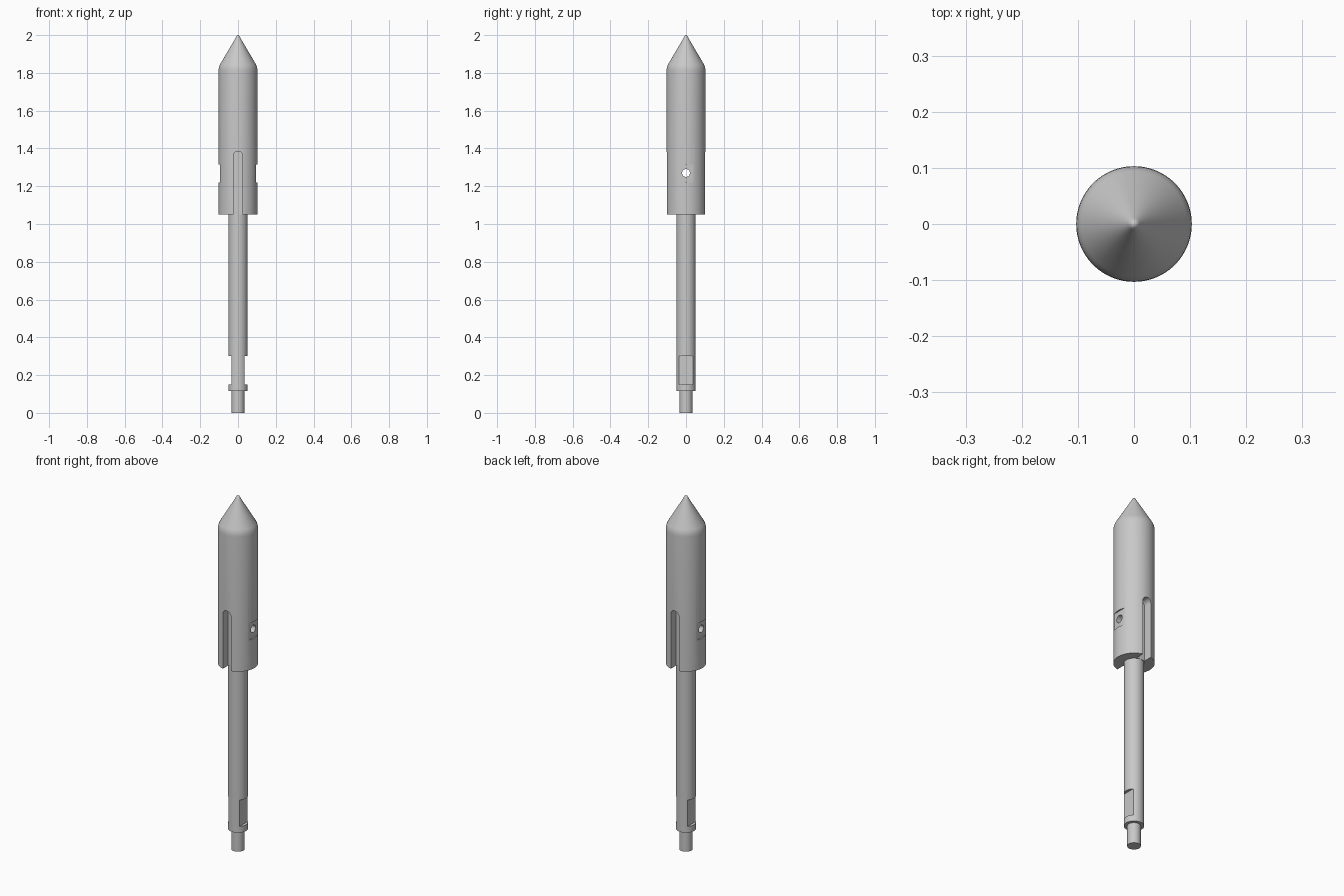
import bpy, bmesh, math
from mathutils import Matrix, Vector

cube = bpy.data.objects.get("Cube")
if cube:
    bpy.data.objects.remove(cube, do_unlink=True)

steel = bpy.data.materials.new("steel grey")
steel.use_nodes = True
colour = (0.58, 0.58, 0.58, 1)
steel.diffuse_color = colour
steel.node_tree.nodes["Principled BSDF"].inputs["Base Color"].default_value = colour

SEGMENTS = 96


def finish(name, bm):
    bmesh.ops.remove_doubles(bm, verts=bm.verts, dist=1e-5)
    bmesh.ops.recalc_face_normals(bm, faces=bm.faces)
    mesh = bpy.data.meshes.new(name)
    bm.to_mesh(mesh)
    bm.free()
    mesh.materials.append(steel)
    obj = bpy.data.objects.new(name, mesh)
    bpy.context.collection.objects.link(obj)
    return obj


def lathe(name, profile):
    """Spin a (radius, height) profile around z; it starts and ends on the axis."""
    bm = bmesh.new()
    verts = [bm.verts.new((r, 0, z)) for r, z in profile]
    edges = [bm.edges.new(pair) for pair in zip(verts, verts[1:])]
    bmesh.ops.spin(bm, geom=verts + edges, cent=(0, 0, 0), axis=(0, 0, 1),
                   angle=math.tau, steps=SEGMENTS, use_merge=True)
    return finish(name, bm)


def box(name, low, high):
    low, high = Vector(low), Vector(high)
    bm = bmesh.new()
    bmesh.ops.create_cube(bm, size=1, matrix=Matrix.Translation((low + high) / 2)
                          @ Matrix.Diagonal((*(high - low), 1)))
    return finish(name, bm)


def slot(name, half_width, bottom, top, y0, y1):
    """Round-topped prism reaching from y0 to y1."""
    bm = bmesh.new()
    centre = top - half_width
    outline = [(-half_width, bottom), (half_width, bottom)]
    for i in range(25):
        a = math.pi * i / 24
        outline.append((half_width * math.cos(a), centre + half_width * math.sin(a)))
    face = bm.faces.new([bm.verts.new((x, y0, z)) for x, z in outline])
    moved = bmesh.ops.extrude_face_region(bm, geom=[face], use_keep_orig=True)["geom"]
    bmesh.ops.translate(bm, vec=(0, y1 - y0, 0),
                        verts=[g for g in moved if isinstance(g, bmesh.types.BMVert)])
    return finish(name, bm)


def cut(target, cutter):
    cutter.hide_render = True
    mod = target.modifiers.new("cut", "BOOLEAN")
    mod.operation, mod.solver, mod.object = "DIFFERENCE", "EXACT", cutter
    bpy.ops.object.select_all(action="DESELECT")
    bpy.context.view_layer.objects.active = target
    target.select_set(True)
    bpy.ops.object.modifier_apply(modifier=mod.name)
    bpy.data.objects.remove(cutter, do_unlink=True)


# Head: cylinder with a softened shoulder and a blunt conical point
R = 0.103
head = lathe("pointed_head", [
    (0, 1.05), (R, 1.05), (R, 1.81), (0.102, 1.823), (0.099, 1.836), (0.094, 1.847),
    (0.013, 1.984), (0.010, 1.991), (0.006, 1.997), (0, 2.0)])

# Shaft: long rod, collar and narrow end pin
shaft = lathe("shaft", [
    (0, 0), (0.034, 0), (0.034, 0.115), (0.051, 0.115), (0.051, 1.1), (0, 1.1)])

for side in (-1, 1):
    # Round-topped slots at the front and back of the head
    cut(head, slot("slot_cutter", 0.025, 1.0, 1.385, side * 0.052, side * 0.2))
    # Flats on both sides of the head and of the lower shaft
    for part, depth, z0, z1 in ((head, 0.095, 1.22, 1.315), (shaft, 0.035, 0.15, 0.30)):
        xs = sorted((side * depth, side * 0.2))
        cut(part, box("flat_cutter", (xs[0], -0.2, z0), (xs[1], 0.2, z1)))

# Cross hole through the head
bm = bmesh.new()
bmesh.ops.create_cone(bm, cap_ends=True, segments=32, radius1=0.021, radius2=0.021, depth=0.5,
                      matrix=Matrix.Translation((0, 0, 1.27)) @ Matrix.Rotation(math.pi / 2, 4, "Y"))
cut(head, finish("hole_cutter", bm))

# Smooth shading with crisp edges
for part in (head, shaft):
    bpy.ops.object.select_all(action="DESELECT")
    part.select_set(True)
    bpy.context.view_layer.objects.active = part
    bpy.ops.object.shade_smooth_by_angle(angle=math.radians(30))
